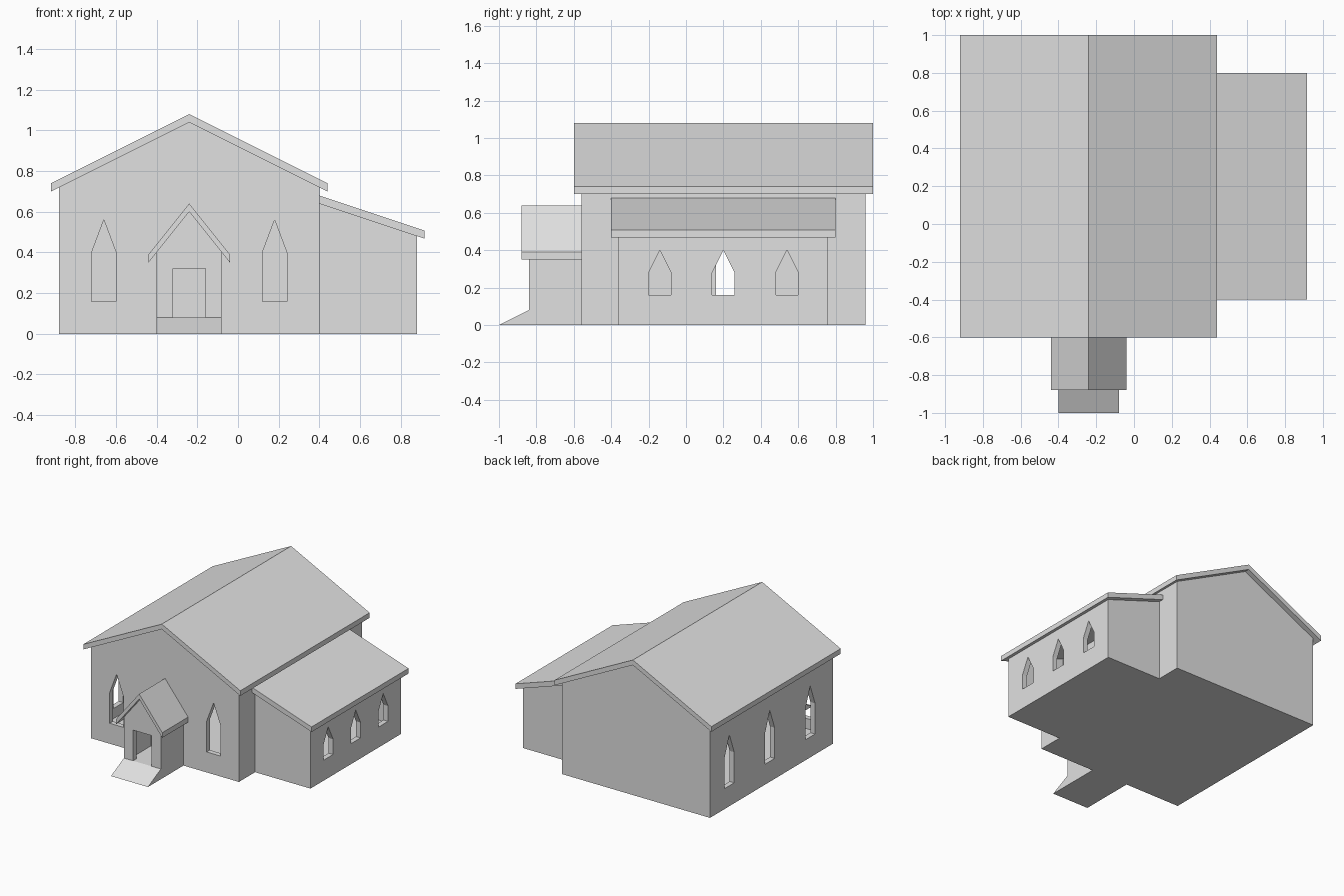
import bpy
import bmesh

if "Cube" in bpy.data.objects:
    bpy.data.objects.remove(bpy.data.objects["Cube"], do_unlink=True)

stone = bpy.data.materials.new("light_grey")
stone.use_nodes = True
GREY = (0.75, 0.75, 0.75, 1)
stone.diffuse_color = GREY
stone.node_tree.nodes["Principled BSDF"].inputs["Base Color"].default_value = GREY

WALL = 0.04      # wall and roof thickness
FLOOR = 0.08     # floor level
CX = -0.24       # ridge line shared by hall and porch


def prism(name, profile, axis, start, end):
    """Extrude a (horizontal, z) profile along the X or Y axis."""
    bm = bmesh.new()

    def ring(d):
        return [bm.verts.new((d, h, z) if axis == "X" else (h, d, z)) for h, z in profile]

    a, b = ring(start), ring(end)
    bm.faces.new(a)
    bm.faces.new(b)
    n = len(a)
    for i in range(n):
        j = (i + 1) % n
        bm.faces.new((a[i], a[j], b[j], b[i]))
    bmesh.ops.recalc_face_normals(bm, faces=bm.faces)
    mesh = bpy.data.meshes.new(name)
    bm.to_mesh(mesh)
    bm.free()
    mesh.materials.append(stone)
    ob = bpy.data.objects.new(name, mesh)
    bpy.context.collection.objects.link(ob)
    return ob


def rect(left, right, bottom, top):
    return [(left, bottom), (right, bottom), (right, top), (left, top)]


def gable(centre, half, bottom, eave, apex):
    """House-shaped outline, also used for the pointed windows."""
    return [(centre - half, bottom), (centre + half, bottom), (centre + half, eave),
            (centre, apex), (centre - half, eave)]


def roof(half, eave, apex):
    """Chevron outline with plumb-cut eaves."""
    return [(CX - half, eave), (CX, apex), (CX + half, eave),
            (CX + half, eave + WALL), (CX, apex + WALL), (CX - half, eave + WALL)]


def carve(body, cutters):
    """Cut the cutters out of the body, then discard them."""
    for c in cutters:
        c.hide_render = True
        mod = body.modifiers.new("cut", "BOOLEAN")
        mod.operation = "DIFFERENCE"
        mod.solver = "EXACT"
        mod.object = c
    bpy.context.view_layer.update()
    deps = bpy.context.evaluated_depsgraph_get()
    mesh = bpy.data.meshes.new_from_object(body.evaluated_get(deps))
    body.modifiers.clear()
    body.data = mesh
    mesh.materials.clear()
    mesh.materials.append(stone)
    for p in mesh.polygons:
        p.material_index = 0
    for c in cutters:
        bpy.data.objects.remove(c, do_unlink=True)


def window(centre, axis, wall, spring, apex):
    return prism("window_cutter", gable(centre, 0.06, 0.16, spring, apex),
                 axis, wall - 0.08, wall + 0.08)


# Main hall: hollow, with pointed windows, a front door and an opening to the side aisle
hall = prism("hall_walls", gable(CX, 0.64, 0, 0.72, 1.04), "Y", -0.56, 0.96)
cuts = [prism("hall_void", gable(CX, 0.60, FLOOR, 0.9, 1.2), "Y", -0.52, 0.92)]
cuts += [window(x, "Y", -0.56, 0.40, 0.56) for x in (-0.66, 0.18)]
cuts += [window(y, "X", -0.88, 0.40, 0.56) for y in (-0.28, 0.22, 0.72)]
cuts.append(prism("hall_door", rect(-0.32, -0.16, FLOOR, 0.32), "Y", -0.62, -0.48))
cuts.append(prism("aisle_opening", rect(0, 0.4, FLOOR, 0.46), "X", 0.32, 0.46))
carve(hall, cuts)
prism("hall_roof", roof(0.68, 0.70, 1.04), "Y", -0.6, 1.0)

# Side aisle with a lean-to roof
aisle = prism("aisle_walls", [(0.40, 0), (0.88, 0), (0.88, 0.48), (0.40, 0.64)],
              "Y", -0.36, 0.76)
cuts = [prism("aisle_void", rect(0.3, 0.84, FLOOR, 0.8), "Y", -0.32, 0.72)]
cuts += [window(y, "X", 0.88, 0.28, 0.40) for y in (-0.14, 0.2, 0.54)]
carve(aisle, cuts)
prism("aisle_roof", [(0.40, 0.64), (0.917, 0.468), (0.917, 0.508), (0.40, 0.68)],
      "Y", -0.4, 0.8)

# Entrance porch with a steep roof
porch = prism("porch_walls", gable(CX, 0.16, 0, 0.40, 0.60), "Y", -0.84, -0.56)
carve(porch, [
    prism("porch_void", gable(CX, 0.12, FLOOR, 0.55, 0.75), "Y", -0.80, -0.5),
    prism("porch_door", rect(-0.32, -0.16, FLOOR, 0.32), "Y", -0.9, -0.76),
])
prism("porch_roof", roof(0.20, 0.35, 0.60), "Y", -0.88, -0.56)

# Ramp up to the porch door
prism("entrance_ramp", [(-1, 0), (-0.84, 0), (-0.84, FLOOR)], "X", -0.40, -0.08)
